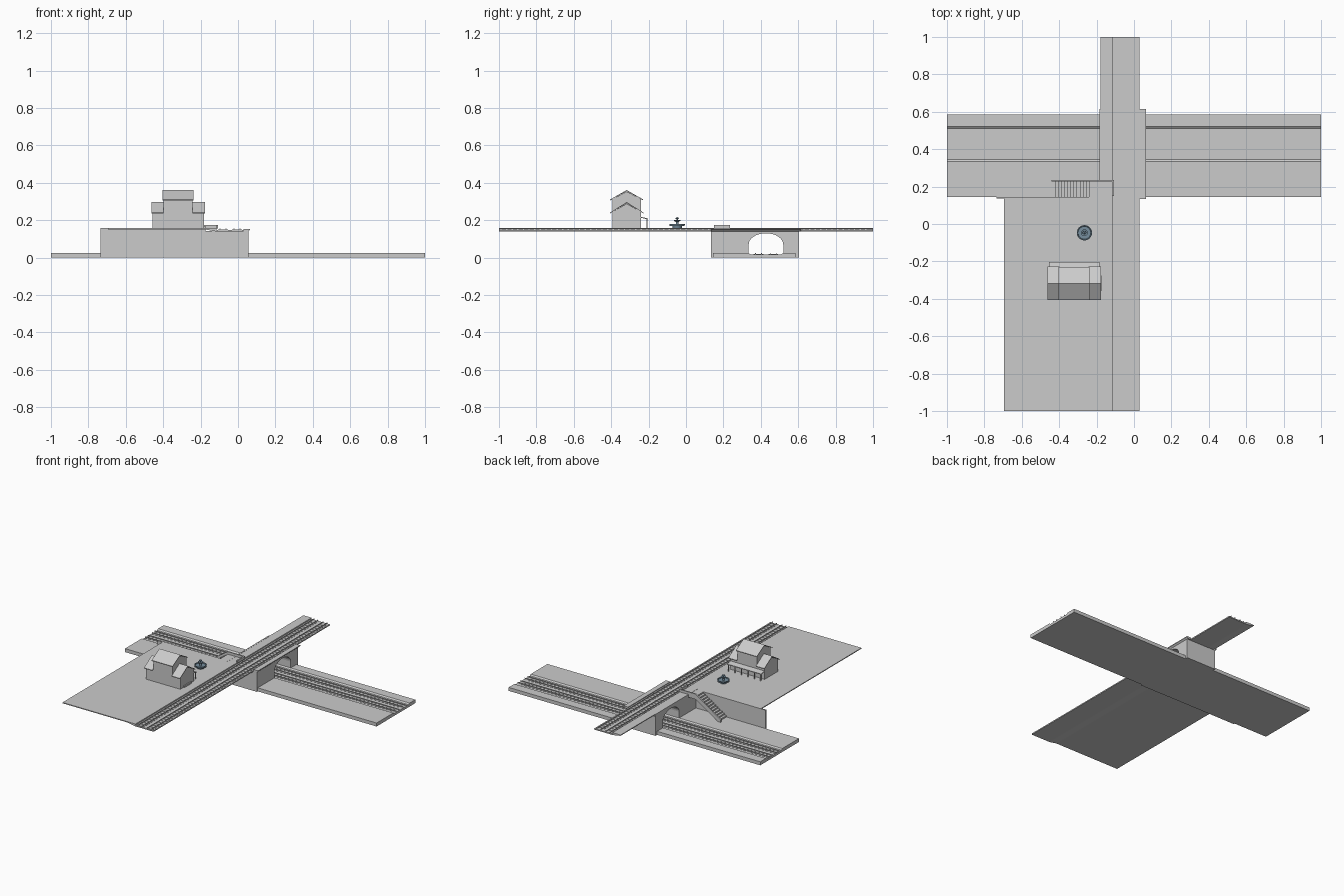
import bpy, bmesh, math

if "Cube" in bpy.data.objects:
    bpy.data.objects.remove(bpy.data.objects["Cube"])

def finish(name, bm):
    bmesh.ops.recalc_face_normals(bm, faces=bm.faces)
    me = bpy.data.meshes.new(name)
    bm.to_mesh(me)
    bm.free()
    ob = bpy.data.objects.new(name, me)
    bpy.context.collection.objects.link(ob)
    return ob

def prism(name, pts, axis, a, b):
    """Extrude a 2D profile along an axis; the profile is in the other two axes."""
    put = {'x': lambda p, t: (t, p[0], p[1]),
           'y': lambda p, t: (p[0], t, p[1]),
           'z': lambda p, t: (p[0], p[1], t)}[axis]
    bm = bmesh.new()
    lo = [bm.verts.new(put(p, a)) for p in pts]
    hi = [bm.verts.new(put(p, b)) for p in pts]
    bm.faces.new(lo)
    bm.faces.new(hi)
    n = len(pts)
    for i in range(n):
        j = (i + 1) % n
        bm.faces.new((lo[i], lo[j], hi[j], hi[i]))
    return finish(name, bm)

def box(name, x0, x1, y0, y1, z0, z1):
    return prism(name, [(x0, y0), (x1, y0), (x1, y1), (x0, y1)], 'z', z0, z1)

def repeat(ob, count, offset):
    m = ob.modifiers.new("repeat", 'ARRAY')
    m.count = count
    m.use_relative_offset = False
    m.use_constant_offset = True
    m.constant_offset_displace = offset

def track(name, axis, c, z):
    """Two rails on a row of sleepers along the whole length."""
    g, s, step = 0.016, 0.026, 0.03
    n = int(2 / step)
    for side in (-1, 1):
        r = c + side * g
        if axis == 'x':
            box(name + "_rail", -1, 1, r - .002, r + .002, z + .003, z + .008)
        else:
            box(name + "_rail", r - .002, r + .002, -1, 1, z + .003, z + .008)
    if axis == 'x':
        sl = box(name + "_sleepers", -.995, -.983, c - s, c + s, z, z + .003)
        repeat(sl, n, (step, 0, 0))
    else:
        sl = box(name + "_sleepers", c - s, c + s, -.995, -.983, z, z + .003)
        repeat(sl, n, (0, step, 0))

# lower ground with sunken track bed
prism("lower_ground", [(.145, 0), (.585, 0), (.585, .025), (.52, .025), (.51, .017),
                       (.345, .017), (.335, .025), (.145, .025)], 'x', -1, 1)
for i, c in enumerate((.388, .467)):
    track("lower_track_%d" % i, 'x', c, .017)

# upper deck with platform edge and tracks
prism("upper_deck", [(-.18, .157), (-.115, .157), (-.115, .148), (.03, .148), (.03, .14),
                     (-.12, .14), (-.18, .151)], 'y', -1, 1)
for i, c in enumerate((-.08, -.005)):
    track("upper_track_%d" % i, 'y', c, .148)
box("plaza", -.695, -.18, -1, .145, .151, .157)

# bridge block with arched tunnel
arch = [(.335, 0), (.335, .07)]
arch += [(.4275 - .0925 * math.cos(math.pi * i / 16), .07 + .06 * math.sin(math.pi * i / 16))
         for i in range(1, 16)]
arch += [(.52, .07), (.52, 0)]
prism("bridge_block", [(.135, 0)] + arch + [(.605, 0), (.605, .142), (.135, .142)], 'x', -.18, .055)
prism("bridge_coping", [(.03, .14), (.055, .14), (.065, .149), (.065, .154), (.03, .154)], 'y', .135, .615)
box("bridge_coping_left", -.185, -.175, .135, .615, .142, .158)

# retaining wall and parapet
box("retaining_wall", -.735, -.18, .136, .145, 0, .157)

# stairs with landing and outer railing
steps, x0, x1, z0, z1 = 12, -.24, -.44, .157, .025
dx, dz = (x1 - x0) / steps, (z1 - z0) / steps
prof = [(-.18, z0), (x0, z0)]
for i in range(steps):
    prof += [(x0 + i * dx, z0 + (i + 1) * dz), (x0 + (i + 1) * dx, z0 + (i + 1) * dz)]
prof += [(x1 + .02, z1 - .005), (x0, z0 - .02), (-.18, z0 - .02)]
prism("stairs", prof, 'y', .145, .226)
prism("stair_railing", [(-.11, .175), (-.24, .175), (-.44, .043), (-.44, .025), (-.42, .022),
                        (-.24, .137), (-.18, .137), (-.18, .157), (-.11, .157)], 'y', .226, .235)
box("landing_railing", -.118, -.108, .15, .235, .155, .175)

# station building
YC = -.317
def house(name, a, b, eave, ridge, half):
    prism(name + "_walls", [(YC - half, .157), (YC + half, .157), (YC + half, eave),
                            (YC, ridge - .005), (YC - half, eave)], 'x', a, b)

def roof(name, a, b, eave, ridge, half):
    prism(name, [(YC - half, eave), (YC, ridge), (YC + half, eave), (YC + half, eave - .005),
                 (YC, ridge - .006), (YC - half, eave - .005)], 'x', a, b)

house("central", -.397, -.243, .312, .358, .077)
roof("central_roof", -.403, -.237, .311, .361, .088)
for side, a, b in (("left", -.457, -.397), ("right", -.243, -.183)):
    house(side + "_wing", a, b, .244, .293, .077)
    o = -.006 if side == "left" else 0
    roof(side + "_wing_roof", a + o, b + (.006 if side == "right" else 0), .241, .297, .089)
box("side_step", -.183, -.175, -.358, -.276, .157, .168)

# porch canopy and posts
prism("porch_canopy", [(-.242, .218), (-.203, .209), (-.203, .204), (-.242, .213)], 'x', -.455, -.185)
post = box("porch_posts", -.451, -.446, -.211, -.206, .157, .208)
repeat(post, 6, (.0513, 0, 0))

# fountain
blue = bpy.data.materials.new("fountain_blue")
blue.diffuse_color = (.18, .27, .34, 1)
blue.use_nodes = True
blue.node_tree.nodes["Principled BSDF"].inputs["Base Color"].default_value = blue.diffuse_color
prof = [(0, .157), (.024, .157), (.026, .168), (.040, .170), (.041, .180), (.036, .180),
        (.034, .174), (.008, .174), (.006, .190), (.018, .197), (.018, .200), (.005, .198),
        (.004, .205), (.010, .209), (.009, .212), (.003, .214), (0, .218)]
bm = bmesh.new()
vs = [bm.verts.new((r, 0, z)) for r, z in prof]
es = [bm.edges.new(p) for p in zip(vs, vs[1:])]
bmesh.ops.spin(bm, geom=vs + es, cent=(0, 0, 0), axis=(0, 0, 1), angle=2 * math.pi, steps=24)
bmesh.ops.remove_doubles(bm, verts=bm.verts, dist=1e-5)
fountain = finish("fountain", bm)
fountain.location = (-.265, -.047, 0)
fountain.data.materials.append(blue)
